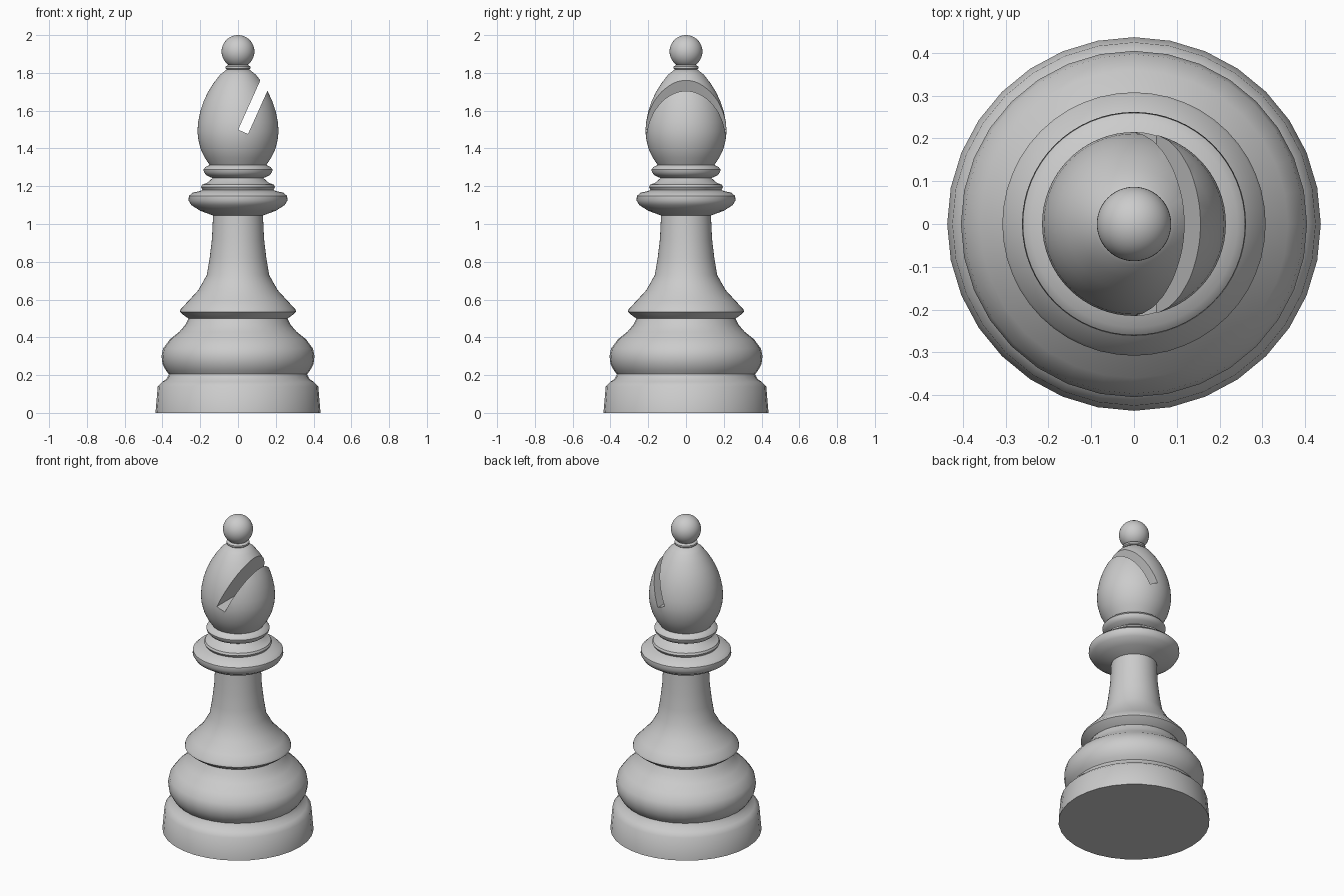
import bpy, bmesh
from math import sin, cos, pi, radians
from mathutils import Vector

if "Cube" in bpy.data.objects:
    bpy.data.objects.remove(bpy.data.objects["Cube"])


def smooth(ob, angle=40):
    bpy.ops.object.select_all(action='DESELECT')
    ob.select_set(True)
    bpy.context.view_layer.objects.active = ob
    bpy.ops.object.shade_smooth_by_angle(angle=radians(angle))


def lathe(name, profile, sides, cap_bottom=False, cap_top=False):
    """Revolve (radius, height) points, bottom to top, around z."""
    bm = bmesh.new()
    rings = [[bm.verts.new((r * cos(2 * pi * i / sides), r * sin(2 * pi * i / sides), z))
              for i in range(sides)] for r, z in profile]
    for a, b in zip(rings, rings[1:]):
        for i in range(sides):
            j = (i + 1) % sides
            bm.faces.new((a[i], a[j], b[j], b[i]))
    if cap_bottom:
        bm.faces.new(rings[0][::-1])
    if cap_top:
        bm.faces.new(rings[-1])
    me = bpy.data.meshes.new(name)
    bm.to_mesh(me)
    bm.free()
    ob = bpy.data.objects.new(name, me)
    bpy.context.collection.objects.link(ob)
    return ob


# Foot with its rounded upper bulge
base = lathe("base", [
    (0.437, 0), (0.425, 0.14), (0.40, 0.165), (0.378, 0.18), (0.366, 0.205),
    (0.382, 0.225), (0.40, 0.26), (0.405, 0.30), (0.397, 0.34), (0.36, 0.39),
    (0.31, 0.43), (0.28, 0.465), (0.262, 0.50)], 32, cap_bottom=True)

# Skirt and slender stem
stem = lathe("stem", [
    (0.262, 0.50), (0.285, 0.515), (0.308, 0.535), (0.303, 0.55), (0.265, 0.59),
    (0.21, 0.65), (0.165, 0.73), (0.15, 0.82), (0.138, 0.92), (0.132, 1.045)], 48)

# Wide collar with a stepped top
collar = lathe("collar", [
    (0.132, 1.045), (0.20, 1.07), (0.247, 1.10), (0.262, 1.125), (0.26, 1.148),
    (0.242, 1.165), (0.20, 1.175), (0.187, 1.18), (0.196, 1.195), (0.19, 1.208),
    (0.16, 1.22), (0.135, 1.243)], 64)

# Small ring under the head
neck_ring = lathe("neck_ring", [
    (0.135, 1.243), (0.165, 1.257), (0.18, 1.273), (0.183, 1.288),
    (0.173, 1.302), (0.15, 1.313)], 64)

# Pointed oval head
head = lathe("head", [
    (0.15, 1.313), (0.175, 1.35), (0.197, 1.395), (0.21, 1.445), (0.215, 1.49),
    (0.211, 1.54), (0.20, 1.595), (0.182, 1.65), (0.158, 1.70), (0.128, 1.748),
    (0.095, 1.79), (0.06, 1.818)], 64, cap_bottom=True, cap_top=True)

# Slanted slot cut right through the head
axis = Vector((0.41, 0, 0.912)).normalized()
length = 0.5
bpy.ops.mesh.primitive_cube_add(
    size=1, location=Vector((0.027, 0, 1.488)) + axis * length / 2,
    rotation=(0, radians(24.2), 0))
cutter = bpy.context.object
cutter.name = "slot_cutter"
cutter.scale = (0.057, 1, length)
cutter.hide_render = True
cut = head.modifiers.new("slot", 'BOOLEAN')
cut.operation = 'DIFFERENCE'
cut.solver = 'EXACT'
cut.object = cutter
bpy.context.view_layer.objects.active = head
bpy.ops.object.modifier_apply(modifier=cut.name)
bpy.data.objects.remove(cutter)

# Thin ring and ball on top
top_ring = lathe("top_ring", [
    (0.056, 1.816), (0.066, 1.824), (0.066, 1.834), (0.052, 1.842)], 48)
ball_r, ball_z = 0.087, 1.913
bpy.ops.mesh.primitive_uv_sphere_add(segments=48, ring_count=24, radius=ball_r,
                                     location=(0, 0, ball_z))
ball = bpy.context.object
ball.name = "top_ball"

for part in (base, stem, collar, neck_ring, head, top_ring, ball):
    smooth(part)
